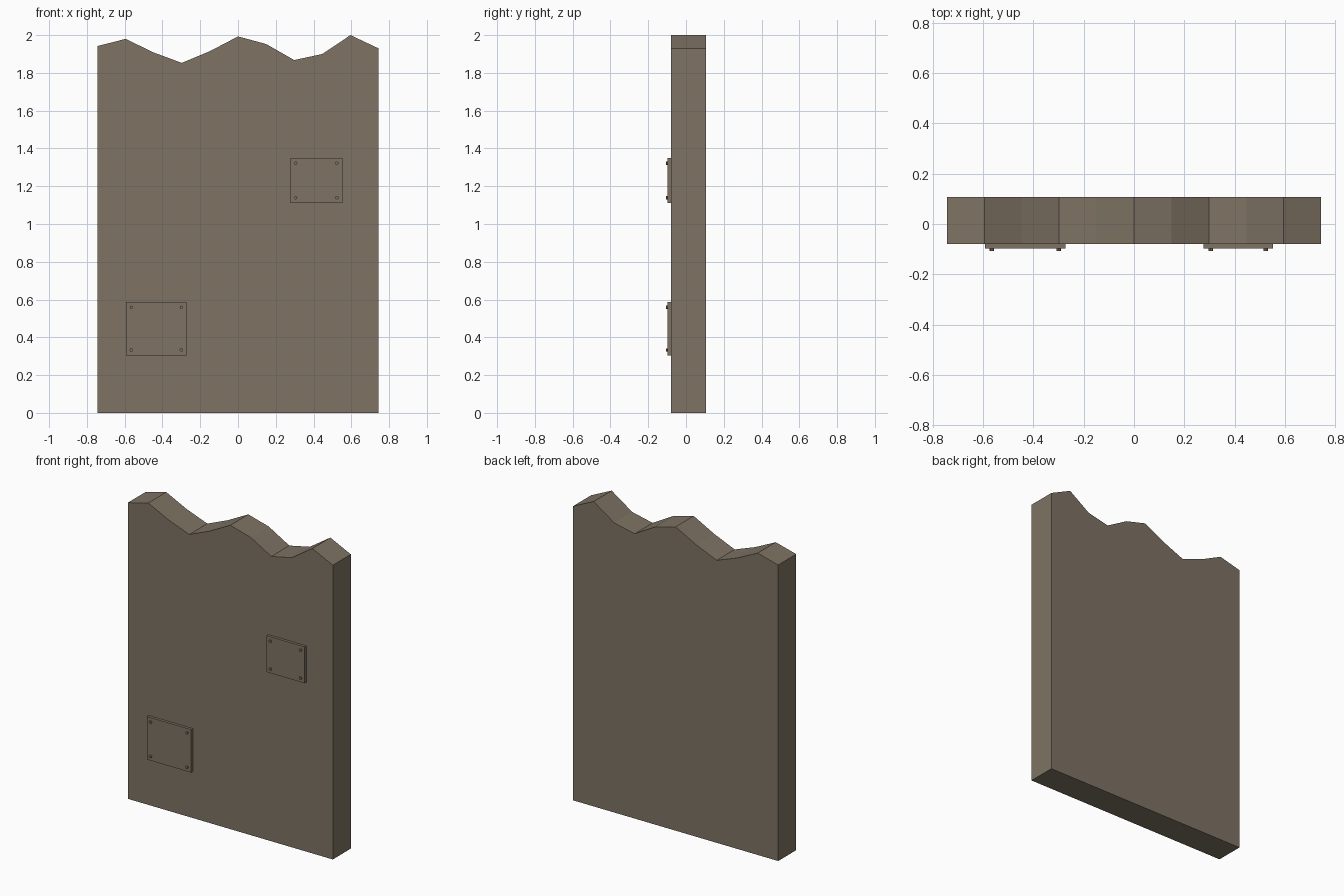
import bpy, bmesh, math
from mathutils import Matrix

if "Cube" in bpy.data.objects:
    bpy.data.objects.remove(bpy.data.objects["Cube"])

mat = bpy.data.materials.new("weathered brown")
mat.diffuse_color = (0.21, 0.172, 0.127, 1)
mat.use_nodes = True
mat.node_tree.nodes["Principled BSDF"].inputs["Base Color"].default_value = mat.diffuse_color


def finish(name, bm):
    bmesh.ops.recalc_face_normals(bm, faces=bm.faces)
    mesh = bpy.data.meshes.new(name)
    bm.to_mesh(mesh)
    bm.free()
    mesh.materials.append(mat)
    obj = bpy.data.objects.new(name, mesh)
    bpy.context.collection.objects.link(obj)
    return obj


def slab(name, outline, y0, y1):
    """Extrude an x-z outline from y0 back to y1."""
    bm = bmesh.new()
    face = bm.faces.new([bm.verts.new((x, y0, z)) for x, z in outline])
    ext = bmesh.ops.extrude_face_region(bm, geom=[face], use_keep_orig=True)
    verts = [v for v in ext["geom"] if isinstance(v, bmesh.types.BMVert)]
    bmesh.ops.translate(bm, verts=verts, vec=(0, y1 - y0, 0))
    return finish(name, bm)


def bolt(name, x, z):
    bm = bmesh.new()
    bmesh.ops.create_cone(
        bm, cap_ends=True, segments=8, radius1=0.009, radius2=0.009, depth=0.012,
        matrix=Matrix.Translation((x, -0.101, z)) @ Matrix.Rotation(math.pi / 2, 4, "X"))
    return finish(name, bm)


# Broken wall panel: ragged top edge at evenly spaced steps
W, FRONT, BACK = 0.744, -0.08, 0.107
tops = [1.942, 1.98, 1.908, 1.853, 1.915, 1.993, 1.953, 1.868, 1.9, 2.0, 1.93]
ragged = [(-W + 2 * W * i / 10, z) for i, z in enumerate(tops)]
slab("wall_panel", [(W, 0), (-W, 0)] + ragged, FRONT, BACK)

# Bolted patch plates on the front
plates = {"lower": (-0.593, -0.272, 0.305, 0.587),
          "upper": (0.277, 0.552, 1.111, 1.35)}
for label, (x0, x1, z0, z1) in plates.items():
    slab(f"{label}_patch_plate", [(x0, z0), (x1, z0), (x1, z1), (x0, z1)], -0.098, FRONT + 0.002)
    inset = 0.028
    for i, x in enumerate((x0 + inset, x1 - inset)):
        for j, z in enumerate((z0 + inset, z1 - inset)):
            bolt(f"{label}_bolt_{i}{j}", x, z)
